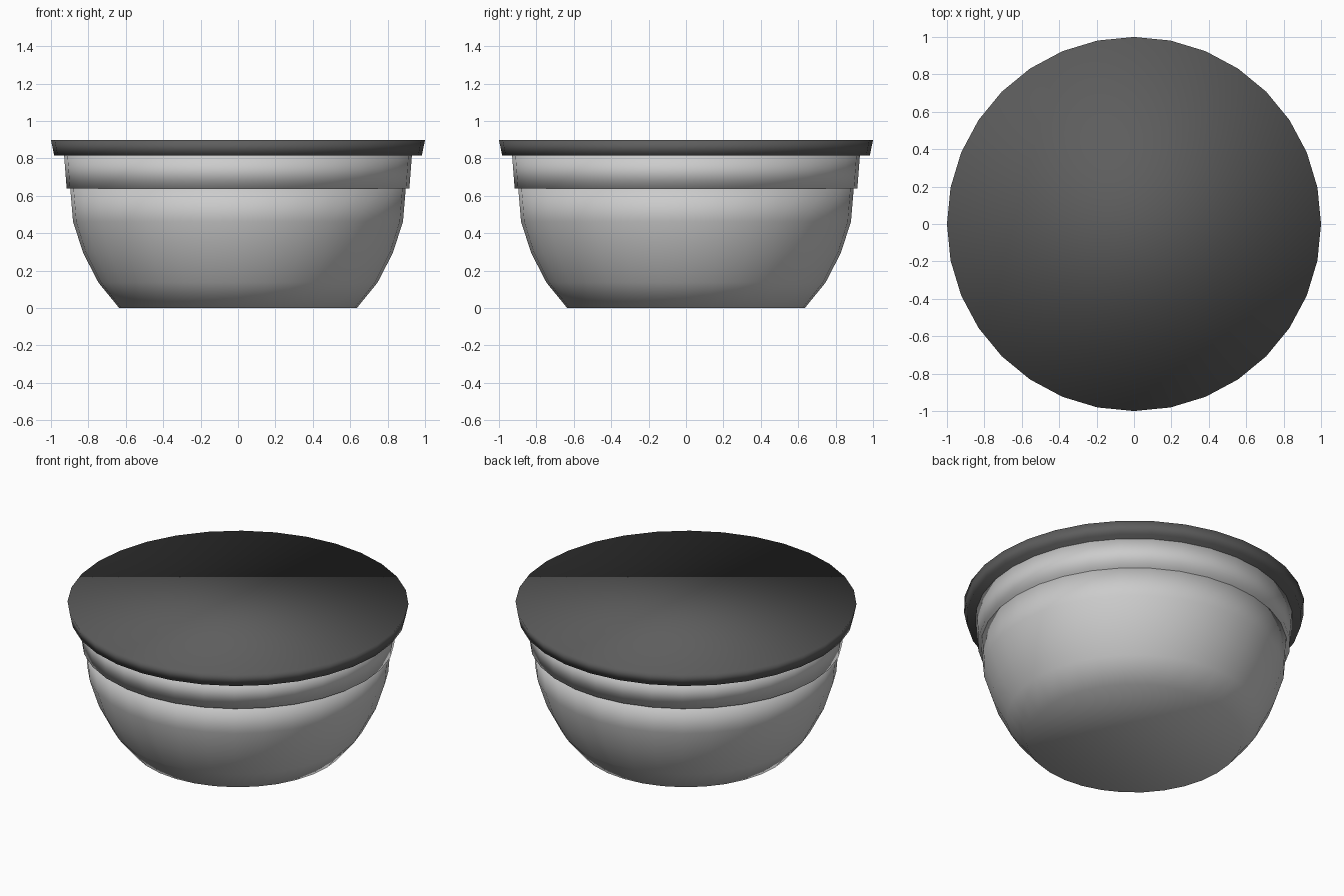
import bpy, bmesh
from math import cos, sin, pi

if "Cube" in bpy.data.objects:
    bpy.data.objects.remove(bpy.data.objects["Cube"])

SIDES = 32


def lathe(name, profile, material=None):
    """Closed, smooth solid turned from (radius, z) points listed bottom to top."""
    bm = bmesh.new()
    rings = [[bm.verts.new((r * cos(2 * pi * i / SIDES), r * sin(2 * pi * i / SIDES), z))
              for i in range(SIDES)] for r, z in profile]
    for low, high in zip(rings, rings[1:]):
        for i in range(SIDES):
            j = (i + 1) % SIDES
            bm.faces.new((low[i], low[j], high[j], high[i]))
    bm.faces.new(rings[0][::-1])
    bm.faces.new(rings[-1])
    for f in bm.faces:
        f.smooth = True
    mesh = bpy.data.meshes.new(name)
    bm.to_mesh(mesh)
    bm.free()
    if material:
        mesh.materials.append(material)
    obj = bpy.data.objects.new(name, mesh)
    bpy.context.collection.objects.link(obj)
    return obj


dark = bpy.data.materials.new("dark_grey")
dark.diffuse_color = (0.11, 0.11, 0.11, 1)
dark.use_nodes = True
dark.node_tree.nodes["Principled BSDF"].inputs["Base Color"].default_value = dark.diffuse_color

# rounded bowl body with a flat base
lathe("bowl", [(0.635, 0), (0.746, 0.136), (0.828, 0.295), (0.882, 0.462), (0.897, 0.64)])

# wider collar around the top of the bowl
lathe("collar", [(0.916, 0.638), (0.93, 0.818)])

# flat dark lid with a slightly tapered edge
lathe("lid", [(0.983, 0.817), (1.0, 0.898)], dark)
